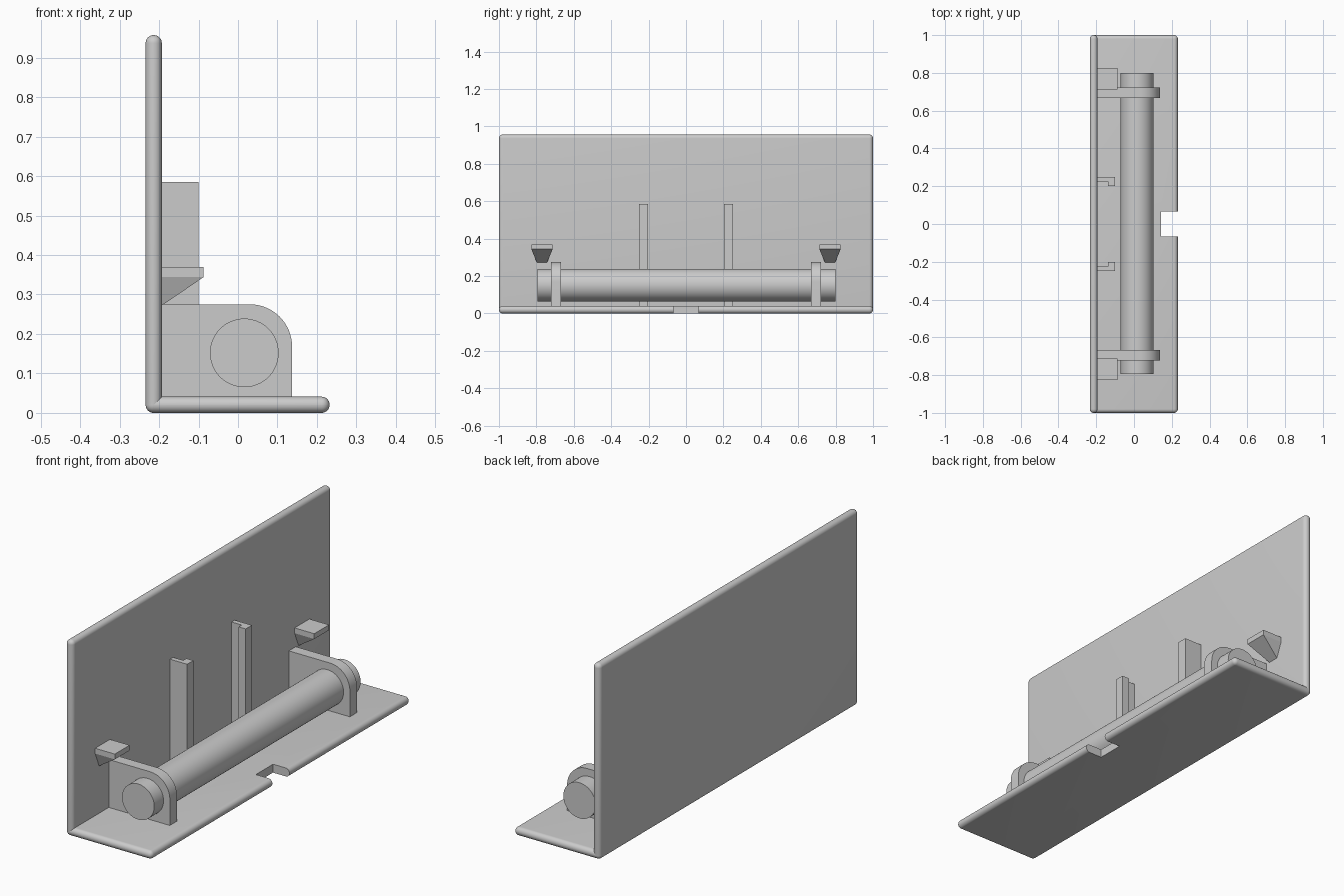
import bpy, bmesh, math
from mathutils import Matrix

if "Cube" in bpy.data.objects:
    bpy.data.objects.remove(bpy.data.objects["Cube"])

grey = bpy.data.materials.new("light grey")
grey.diffuse_color = (0.6, 0.6, 0.6, 1)
grey.use_nodes = True
grey.node_tree.nodes["Principled BSDF"].inputs["Base Color"].default_value = grey.diffuse_color

T = 0.041                      # plate thickness
X0, X1 = -0.234, 0.232         # overall depth
WALL = X0 + T                  # inner face of the back panel


def finish(name, bm, smooth=False):
    bmesh.ops.recalc_face_normals(bm, faces=bm.faces[:])
    mesh = bpy.data.meshes.new(name)
    bm.to_mesh(mesh)
    bm.free()
    obj = bpy.data.objects.new(name, mesh)
    bpy.context.collection.objects.link(obj)
    mesh.materials.append(grey)
    if smooth:
        bpy.ops.object.select_all(action='DESELECT')
        obj.select_set(True)
        bpy.context.view_layer.objects.active = obj
        bpy.ops.object.shade_smooth_by_angle(angle=math.radians(35))
    return obj


def box(bm, lo, hi):
    size = [b - a for a, b in zip(lo, hi)]
    mid = [(a + b) / 2 for a, b in zip(lo, hi)]
    bmesh.ops.create_cube(bm, size=1, matrix=Matrix.Translation(mid) @ Matrix.Diagonal((*size, 1)))


def plate(name, lo, hi):
    # Slab with fully rounded edges
    bm = bmesh.new()
    box(bm, lo, hi)
    bmesh.ops.bevel(bm, geom=bm.edges[:], offset=T * 0.495, segments=8,
                    profile=0.5, affect='EDGES')
    return finish(name, bm, True)


def prism(name, points, offset, smooth=False):
    # Closed outline extruded along an offset
    bm = bmesh.new()
    face = bm.faces.new([bm.verts.new(p) for p in points])
    new = bmesh.ops.extrude_face_region(bm, geom=[face], use_keep_orig=True)["geom"]
    bmesh.ops.translate(bm, vec=offset, verts=[v for v in new if isinstance(v, bmesh.types.BMVert)])
    return finish(name, bm, smooth)


# Back panel and base plate
plate("back_panel", (X0, -1, 0), (WALL, 1, 0.957))
base = plate("base_plate", (X0, -1, 0), (X1, 1, T))

# Square notch in the front edge of the base
bm = bmesh.new()
box(bm, (0.143, -0.066, -0.1), (0.4, 0.066, 0.2))
cutter = finish("notch_cutter", bm)
cutter.hide_render = True
cutter.hide_set(True)
cut = base.modifiers.new("notch", 'BOOLEAN')
cut.operation = 'DIFFERENCE'
cut.solver = 'EXACT'
cut.object = cutter
bpy.context.view_layer.objects.active = base
bpy.ops.object.modifier_apply(modifier=cut.name)
bpy.data.objects.remove(cutter)

# Roller rod
bm = bmesh.new()
bmesh.ops.create_cone(bm, cap_ends=True, segments=64, radius1=0.087, radius2=0.087, depth=1.594,
                      matrix=Matrix.Translation((0.016, 0.003, 0.152)) @ Matrix.Rotation(math.pi / 2, 4, 'X'))
finish("roller", bm, True)

IN = WALL - 0.01               # parts sink slightly into the panel
for side, s in (("front", -1), ("back", 1)):
    # Bracket with one rounded corner
    r, top, tip = 0.107, 0.275, 0.137
    outline = [(IN, T - 0.01), (tip, T - 0.01)]
    for i in range(17):
        a = math.pi / 2 * i / 16
        outline.append((tip - r + r * math.cos(a), top - r + r * math.sin(a)))
    outline.append((IN, top))
    prism(side + "_bracket", [(x, s * 0.668, z) for x, z in outline], (0, s * 0.054, 0), True)

    # L-shaped guide rail
    rail = [(IN, 0.25), (-0.1, 0.25), (-0.1, 0.202), (-0.138, 0.202), (-0.138, 0.226), (IN, 0.226)]
    prism(side + "_guide_rail", [(x, s * y, T - 0.01) for x, y in rail], (0, 0, 0.554))

    # Small shelf: flat slab on a wedge that narrows toward the panel
    bm = bmesh.new()
    c, w, n, tip = s * 0.77, 0.057, 0.027, -0.087
    for x, y, z in ((WALL, w, 0.37), (tip, w, 0.37), (WALL, w, 0.344), (tip, w, 0.344), (WALL, n, 0.272)):
        for m in (-1, 1):
            bm.verts.new((x, c + m * y, z))
    bmesh.ops.convex_hull(bm, input=bm.verts[:])
    bmesh.ops.dissolve_limit(bm, angle_limit=0.01, verts=bm.verts[:], edges=bm.edges[:])
    finish(side + "_shelf", bm)
